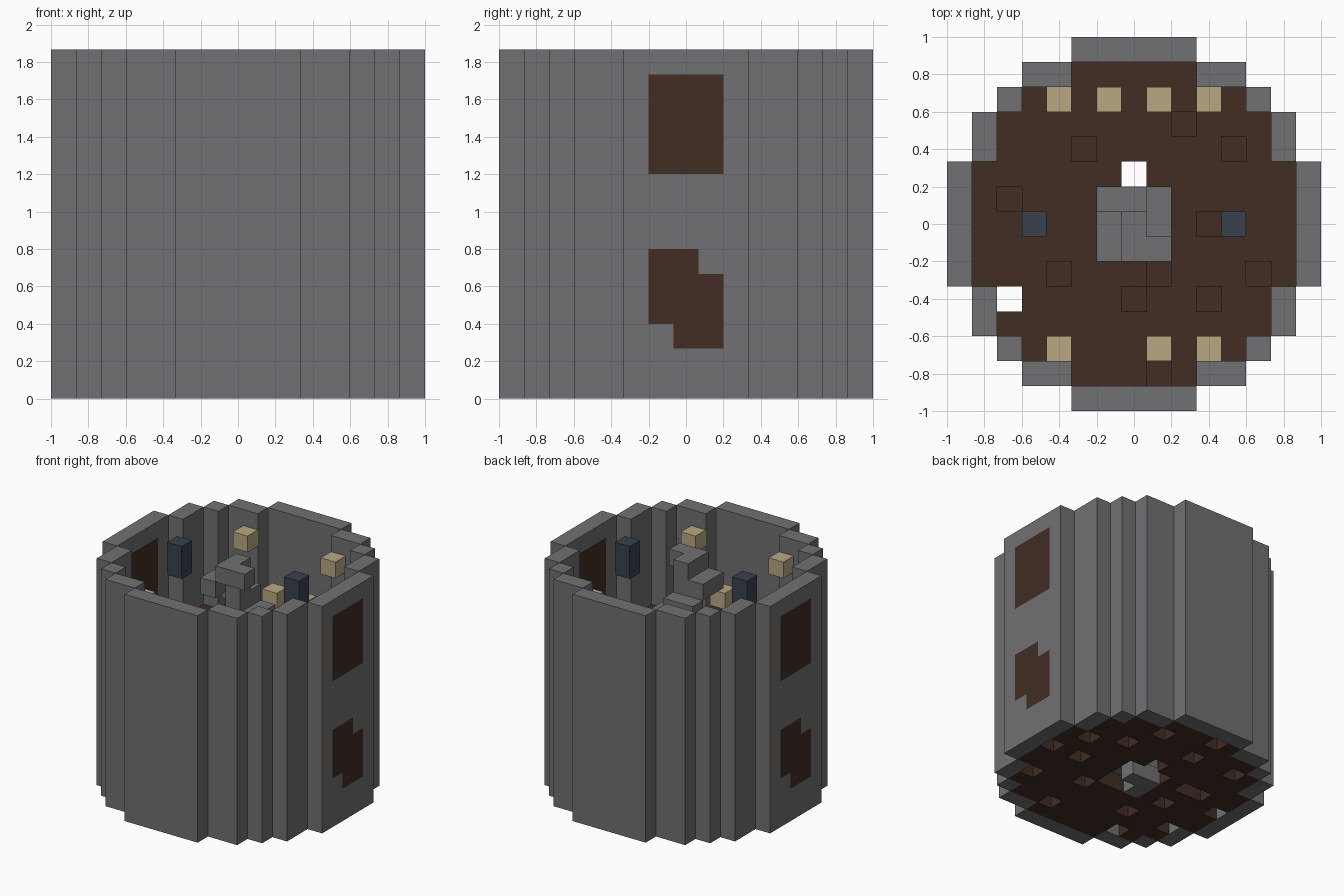
import bpy
import bmesh
from mathutils import Vector

cube = bpy.data.objects.get("Cube")
if cube:
    bpy.data.objects.remove(cube, do_unlink=True)

GRID, LEVELS = 15, 14
CELL = 2 / GRID
LAST = GRID - 1
MID = LAST // 2


def material(name, rgb):
    mat = bpy.data.materials.new(name)
    mat.use_nodes = True
    mat.diffuse_color = (*rgb, 1)
    mat.node_tree.nodes["Principled BSDF"].inputs["Base Color"].default_value = (*rgb, 1)
    return mat


stone = material("grey_stone", (0.165, 0.16, 0.168))
wood = material("dark_brown_wood", (0.053, 0.026, 0.017))
tan = material("tan_lamp", (0.49, 0.39, 0.225))
slate = material("slate_blue", (0.042, 0.053, 0.075))


def turned(cells):
    """Add the half-turn copy of every block."""
    return cells | {(LAST - i, LAST - j, k) for i, j, k in cells}


def column(i, j, low, high):
    return {(i, j, k) for k in range(low, high)}


# Round plan: half-width of the tower at each distance from the middle row
half_width = [7, 7, 7, 6, 6, 5, 4, 2]


def inside(i, j):
    return abs(j - MID) <= MID and abs(i - MID) <= half_width[abs(j - MID)]


plan = {(i, j) for i in range(GRID) for j in range(GRID) if inside(i, j)}
inner = {(i, j) for i, j in plan
         if all(inside(i + a, j + b) for a, b in ((1, 0), (-1, 0), (0, 1), (0, -1)))}

# Wooden panels in the two side walls
upper_panel = {(LAST, j, k) for j in range(6, 9) for k in range(9, 13)}
lower_panel = {(LAST, j, k) for j in range(6, 9) for k in range(2, 6)}
lower_panel -= {(LAST, 8, 5), (LAST, 6, 2)}
panels = turned(upper_panel | lower_panel)

# Outer wall
wall = {(i, j, k) for i, j in plan - inner for k in range(LEVELS)} - panels

# Two plank floors with missing planks and an open stairwell
well = {(i, j) for i in range(6, 9) for j in range(6, 9)}
shafts = {(7, 9), (2, 4)}
ground_gaps = {(13, 7), (12, 9), (10, 10), (9, 12), (11, 7), (12, 4), (6, 11), (6, 13), (9, 2),
               (9, 5), (4, 8), (3, 11), (5, 4), (4, 6), (3, 8), (4, 2), (1, 7)}
upper_gaps = {(9, 11), (5, 10), (11, 10), (2, 8), (10, 7), (4, 5), (8, 5), (12, 5), (7, 4),
              (10, 4), (8, 1)}
ground_floor = {(i, j, 0) for i, j in inner - well - shafts - ground_gaps}
upper_floor = {(i, j, 7) for i, j in inner - well - shafts - upper_gaps}

# Spiral stair: a post with two-block treads turning a quarter each level
treads = [((7, 6), (8, 6)), ((6, 6), (6, 7)), ((6, 8), (7, 8)), ((8, 8), (8, 7))]
post = column(MID, MID, 0, LEVELS)
stair = {(i, j, k) for k in range(LEVELS) for i, j in treads[(LEVELS - 1 - k) % 4]}

# Wall lamps and hanging lanterns
lamps = turned({(4, 12, 12), (10, 12, 12), (6, 12, 9)}) | {(8, 12, 9)}
lanterns = turned(column(3, MID, 12, LEVELS))

parts = {
    "outer_wall": (wall, stone),
    "side_panels": (panels, wood),
    "ground_floor": (ground_floor, wood),
    "upper_floor": (upper_floor, wood),
    "stair_post": (post, stone),
    "stair_treads": (stair, stone),
    "wall_lamps": (lamps, tan),
    "hanging_lanterns": (lanterns, slate),
}
solid = set().union(*(cells for cells, _ in parts.values()))


def build(name, cells, mat):
    """Make one mesh from the exposed sides of a set of blocks."""
    bm = bmesh.new()
    for cell in sorted(cells):
        centre = Vector(((cell[0] - MID) * CELL, (cell[1] - MID) * CELL, (cell[2] + 0.5) * CELL))
        for axis in range(3):
            for sign in (-1, 1):
                step = [0, 0, 0]
                step[axis] = sign
                if tuple(c + s for c, s in zip(cell, step)) in solid:
                    continue
                n = Vector(step)
                u = Vector((n.y, n.z, n.x))
                v = n.cross(u)
                bm.faces.new([bm.verts.new(centre + (n + u * a + v * b) * CELL / 2)
                              for a, b in ((-1, -1), (1, -1), (1, 1), (-1, 1))])
    bmesh.ops.remove_doubles(bm, verts=bm.verts, dist=0.001)
    mesh = bpy.data.meshes.new(name)
    bm.to_mesh(mesh)
    bm.free()
    mesh.materials.append(mat)
    bpy.context.collection.objects.link(bpy.data.objects.new(name, mesh))


for name, (cells, mat) in parts.items():
    build(name, cells, mat)
